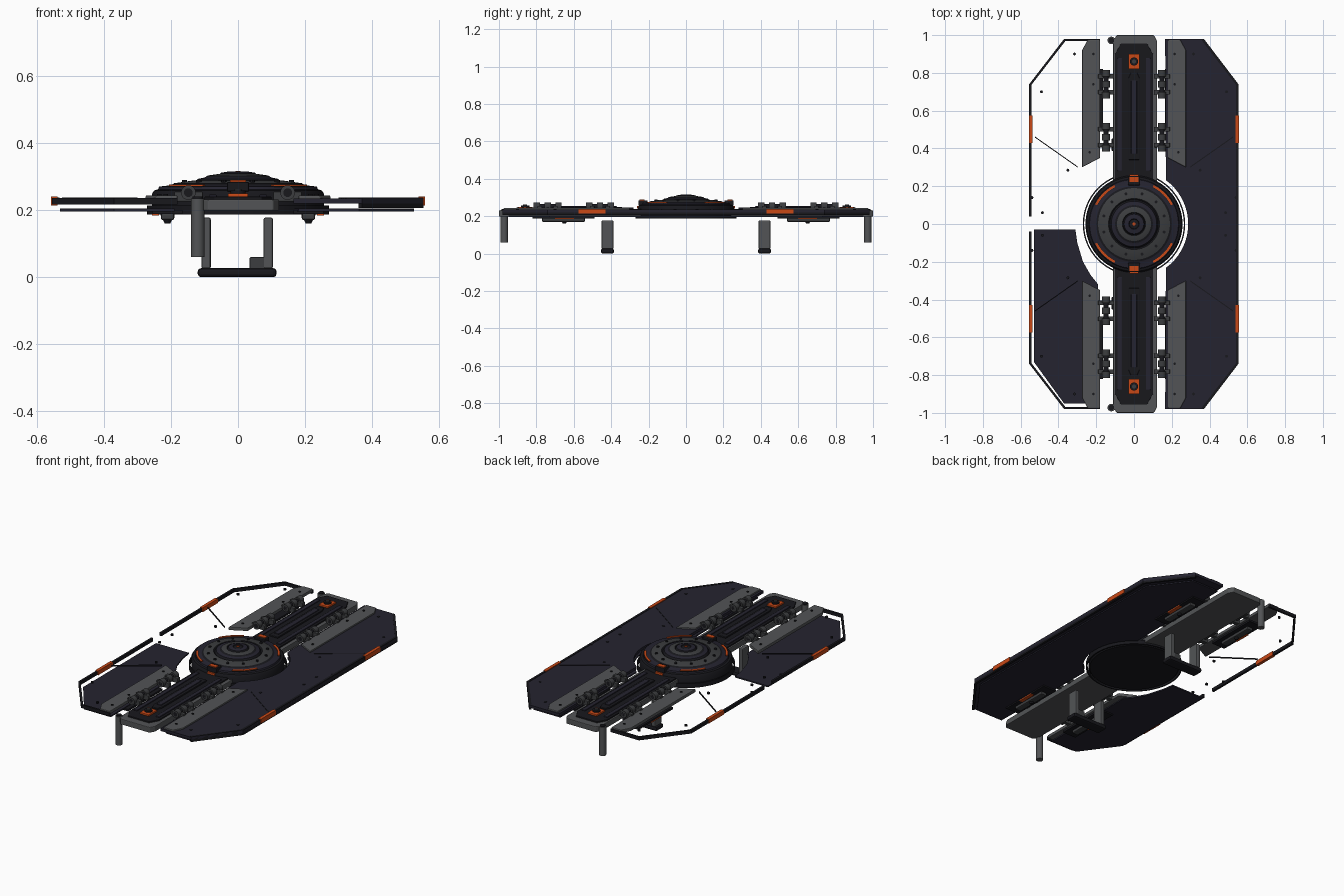
import bpy, bmesh
from math import sin, cos, pi, radians, hypot
from mathutils import Matrix, Vector

if "Cube" in bpy.data.objects:
    bpy.data.objects.remove(bpy.data.objects["Cube"])


def material(name, r, g, b):
    m = bpy.data.materials.new(name)
    m.use_nodes = True
    m.diffuse_color = (r, g, b, 1)
    bsdf = next(n for n in m.node_tree.nodes if n.type == "BSDF_PRINCIPLED")
    bsdf.inputs["Base Color"].default_value = (r, g, b, 1)
    return m


NAVY = material("dark navy panel", 0.018, 0.017, 0.029)
BLACK = material("near black", 0.009, 0.009, 0.012)
GREY = material("steel grey", 0.085, 0.088, 0.092)
MID = material("dark grey", 0.045, 0.047, 0.05)
ORANGE = material("signal orange", 0.58, 0.065, 0.008)


def finish(name, bm, mats, bevel=0, smooth=False):
    bmesh.ops.recalc_face_normals(bm, faces=bm.faces)
    me = bpy.data.meshes.new(name)
    bm.to_mesh(me)
    bm.free()
    ob = bpy.data.objects.new(name, me)
    bpy.context.collection.objects.link(ob)
    for m in mats:
        me.materials.append(m)
    if bevel:
        mod = ob.modifiers.new("bevel", "BEVEL")
        mod.width, mod.segments, mod.limit_method = bevel, 2, "ANGLE"
    if smooth:
        bpy.ops.object.select_all(action="DESELECT")
        ob.select_set(True)
        bpy.context.view_layer.objects.active = ob
        bpy.ops.object.shade_smooth_by_angle(angle=radians(35))
    return ob


def prism(name, pts, z0, z1, mat, bevel=0):
    bm = bmesh.new()
    f = bm.faces.new([bm.verts.new((x, y, z0)) for x, y in pts])
    ext = bmesh.ops.extrude_face_region(bm, geom=[f])
    top = [v for v in ext["geom"] if isinstance(v, bmesh.types.BMVert)]
    bmesh.ops.translate(bm, verts=top, vec=(0, 0, z1 - z0))
    return finish(name, bm, [mat], bevel)


def box(name, x0, x1, y0, y1, z0, z1, mat, bevel=0):
    x0, x1, y0, y1 = min(x0, x1), max(x0, x1), min(y0, y1), max(y0, y1)
    return prism(name, [(x0, y0), (x1, y0), (x1, y1), (x0, y1)], z0, z1, mat, bevel)


def cylinder(name, at, r, length, mat, axis="Z", sides=20, r2=None):
    bm = bmesh.new()
    bmesh.ops.create_cone(bm, cap_ends=True, segments=sides, radius1=r,
                          radius2=r if r2 is None else r2, depth=length)
    rot = Matrix.Rotation(pi / 2, 4, "X") if axis == "Y" else Matrix()
    bm.transform(Matrix.Translation(at) @ rot)
    return finish(name, bm, [mat], smooth=True)


def lathe(name, profile, mats, bands, closed=False):
    """Spin an (r, z) profile; bands gives a material index for each segment."""
    bm = bmesh.new()
    n, count = 64, len(profile)
    rings = [[bm.verts.new((r * cos(2 * pi * i / n), r * sin(2 * pi * i / n), z))
              for i in range(n)] for r, z in profile]
    for k in range(count if closed else count - 1):
        a, b = rings[k], rings[(k + 1) % count]
        for i in range(n):
            j = (i + 1) % n
            bm.faces.new((a[i], a[j], b[j], b[i])).material_index = bands[k % len(bands)]
    if not closed:
        bm.faces.new(rings[0])
        bm.faces.new(rings[-1])
    return finish(name, bm, mats, smooth=True)


def strip(name, path, width, z0, z1, mat):
    """A flat bar that follows a path of points, moved inward along its normals."""
    inner = []
    for i, p in enumerate(path):
        a, b = path[max(i - 1, 0)], path[min(i + 1, len(path) - 1)]
        dx, dy = b[0] - a[0], b[1] - a[1]
        d = hypot(dx, dy)
        inner.append((p[0] - dy / d * width, p[1] + dx / d * width))
    return prism(name, path + inner[::-1], z0, z1, mat)


def mirror(pts, sx=1, sy=1):
    return [(x * sx, y * sy) for x, y in pts]


# Spine beam and end caps
half = [(-0.11, 0), (-0.11, 0.975), (-0.09, 1), (0.105, 1), (0.122, 0.97), (0.122, 0)]
prism("spine_beam", half + mirror(half[1:-1], 1, -1)[::-1], 0.198, 0.232, GREY, 0.004)
for s in (1, -1):
    deck = [(-0.1, 0.2), (-0.1, 0.9), (-0.07, 0.955), (0.07, 0.955), (0.1, 0.9), (0.1, 0.2)]
    prism("spine_deck", mirror(deck, 1, s), 0.23, 0.24, BLACK, 0.002)
    for x in (-0.075, 0.075):
        box("spine_rail", x - 0.012, x + 0.012, s * 0.28, s * 0.88, 0.238, 0.246, NAVY, 0.003)
    slot = [(-0.03, 0.34), (-0.03, 0.77), (-0.018, 0.8), (0.018, 0.8), (0.03, 0.77),
            (0.03, 0.34)]
    prism("slot_frame", mirror(slot, 1, s), 0.238, 0.249, BLACK, 0.004)
    box("slot_bar", -0.015, 0.015, s * 0.37, s * 0.76, 0.247, 0.254, NAVY, 0.003)
    box("orange_plate", -0.03, 0.03, s * 0.82, s * 0.9, 0.238, 0.25, ORANGE, 0.003)
    cylinder("plate_bolt", (0, s * 0.86, 0.252), 0.022, 0.012, BLACK, sides=12)
    cylinder("plate_bolt_cap", (0, s * 0.86, 0.26), 0.011, 0.006, MID, sides=12)
    # Landing posts at the ends
    cylinder("end_post", (-0.12, s * 0.972, 0.147), 0.02, 0.174, GREY)
    cylinder("end_post_cap", (-0.12, s * 0.972, 0.236), 0.015, 0.008, BLACK)
    # Support brackets under the spine
    box("foot_bar", -0.12, 0.115, s * 0.385, s * 0.455, 0, 0.027, BLACK, 0.01)
    for x in (-0.095, 0.09):
        box("foot_post", x - 0.014, x + 0.014, s * 0.388, s * 0.452, 0.025, 0.178, GREY, 0.006)
    box("foot_block", 0.035, 0.08, s * 0.39, s * 0.45, 0.025, 0.06, MID, 0.003)

# Central stepped disc: black, navy and grey bands
profile = [(0.25, 0.188), (0.257, 0.195), (0.257, 0.248), (0.25, 0.258), (0.238, 0.262),
           (0.235, 0.27), (0.2, 0.274), (0.19, 0.28), (0.135, 0.288), (0.128, 0.282),
           (0.12, 0.293), (0.1, 0.297), (0.09, 0.303), (0.062, 0.307), (0.058, 0.302),
           (0.052, 0.311), (0.028, 0.315), (0.025, 0.311), (0.012, 0.313)]
bands = [0, 0, 0, 0, 1, 1, 0, 2, 0, 0, 1, 0, 2, 0, 0, 1, 0, 0]
lathe("central_disc", profile, [BLACK, NAVY, MID], bands)
cylinder("disc_pin", (0, 0, 0.314), 0.008, 0.006, ORANGE, sides=12)
lathe("disc_guard_ring", [(0.264, 0.187), (0.271, 0.187), (0.271, 0.214), (0.264, 0.214)],
      [BLACK], [0], closed=True)
for q in range(4):
    angles = [radians(q * 90 + 27 + 36 * i / 10) for i in range(11)]
    for r, w, z, mat, nm in ((0.236, 0.022, 0.272, BLACK, "arc_seat"),
                             (0.231, 0.012, 0.276, ORANGE, "orange_arc")):
        strip(nm, [(r * cos(a), r * sin(a)) for a in angles], w, 0.264, z, mat)
for i in range(12):
    a = radians(30 * i + 15)
    cylinder("disc_bolt", (0.165 * cos(a), 0.165 * sin(a), 0.286), 0.008, 0.008, BLACK, sides=8)
for s in (1, -1):
    box("disc_latch", -0.033, 0.033, s * 0.205, s * 0.254, 0.255, 0.284, BLACK, 0.004)
    box("disc_latch_plate", -0.024, 0.024, s * 0.222, s * 0.248, 0.282, 0.289, ORANGE)
    box("disc_latch_front", -0.024, 0.024, s * 0.252, s * 0.261, 0.242, 0.254, ORANGE)

# Full left wing: two skins around a curved inner cut
arc = [(0.287 * cos(radians(a)), 0.287 * sin(radians(a))) for a in range(-54, 55, 6)]
side = [(0.165, 0.98), (0.37, 0.98), (0.553, 0.74)]
outline = mirror(side, 1, -1) + side[::-1] + arc[::-1]
prism("wing_upper_skin", outline, 0.219, 0.235, NAVY)
inset = [(0.18, 0.95), (0.36, 0.95), (0.525, 0.73)]
prism("wing_lower_skin", mirror(inset, 1, -1) + inset[::-1] + arc[::-1], 0.196, 0.204, NAVY)
edge = mirror(side[1:], 1, -1) + side[:0:-1]
strip("wing_edge", edge, 0.014, 0.206, 0.237, BLACK)

# Open right wing: bare rim and one lower panel
for s in (1, -1):
    path = mirror([(-0.18, 0.98), (-0.37, 0.98), (-0.555, 0.74), (-0.555, 0.04)], 1, s)
    strip("open_wing_rim", path, 0.013 * s, 0.216, 0.236, BLACK)
panel = [(-0.53, -0.03), (-0.31, -0.03), (-0.3, -0.1), (-0.27, -0.2), (-0.23, -0.27),
         (-0.19, -0.32), (-0.19, -0.95), (-0.37, -0.95), (-0.53, -0.73)]
prism("open_wing_lower_panel", panel, 0.196, 0.204, NAVY)

# Parts shared by all four wing quarters
for sx in (1, -1):
    for sy in (1, -1):
        plate = [(0.18, 0.35), (0.18, 0.975), (0.245, 0.975), (0.275, 0.92), (0.275, 0.3)]
        prism("wing_root_plate", mirror(plate, sx, sy), 0.224, 0.244, GREY, 0.004)
        for x, y in ((0.215, 0.9), (0.215, 0.74), (0.235, 0.38)):
            cylinder("root_screw", (sx * x, sy * y, 0.245), 0.007, 0.006, BLACK, sides=8)
        for x, y in ((0.315, 0.9), (0.49, 0.7), (0.35, 0.285), (0.485, 0.06), (0.54, 0.14)):
            cylinder("wing_screw", (sx * x, sy * y, 0.233), 0.008, 0.01, BLACK, sides=8)
        box("orange_edge_marker", sx * 0.538, sx * 0.557, sy * 0.43, sy * 0.575, 0.214, 0.24,
            ORANGE)
        seam = [(0.3, 0.3), (0.525, 0.458), (0.525, 0.464), (0.3, 0.306)]
        prism("wing_seam", mirror(seam, sx, sy), 0.23, 0.237, BLACK)
        # Under-wing pod
        base = [(0.165, 0.49), (0.165, 0.82), (0.255, 0.82), (0.255, 0.49)]
        prism("pod_base", mirror(base, sx, sy), 0.188, 0.2, BLACK)
        keel = [(0.19, 0.54), (0.19, 0.77), (0.23, 0.77), (0.23, 0.54)]
        prism("pod_keel", mirror(keel, sx, sy), 0.17, 0.19, MID, 0.006)
        cylinder("pod_tip", (sx * 0.21, sy * 0.65, 0.174), 0.008, 0.028, BLACK, sides=12, r2=0.022)
        box("pod_marker", sx * 0.235, sx * 0.256, sy * 0.6, sy * 0.7, 0.184, 0.19, ORANGE)
        # Hinges between spine and wing
        for y in (0.46, 0.74):
            at = Vector((sx * 0.148, sy * y, 0.252))
            cylinder("hinge_pin", at, 0.013, 0.15, BLACK, "Y")
            for d in (-0.058, 0, 0.058):
                cylinder("hinge_sleeve", at + Vector((0, d, 0)), 0.022, 0.034, MID, "Y")
            for d in (-0.042, 0.042):
                box("hinge_arm", sx * 0.105, sx * 0.19, at.y + d - 0.012, at.y + d + 0.012,
                    0.225, 0.255, MID, 0.003)
